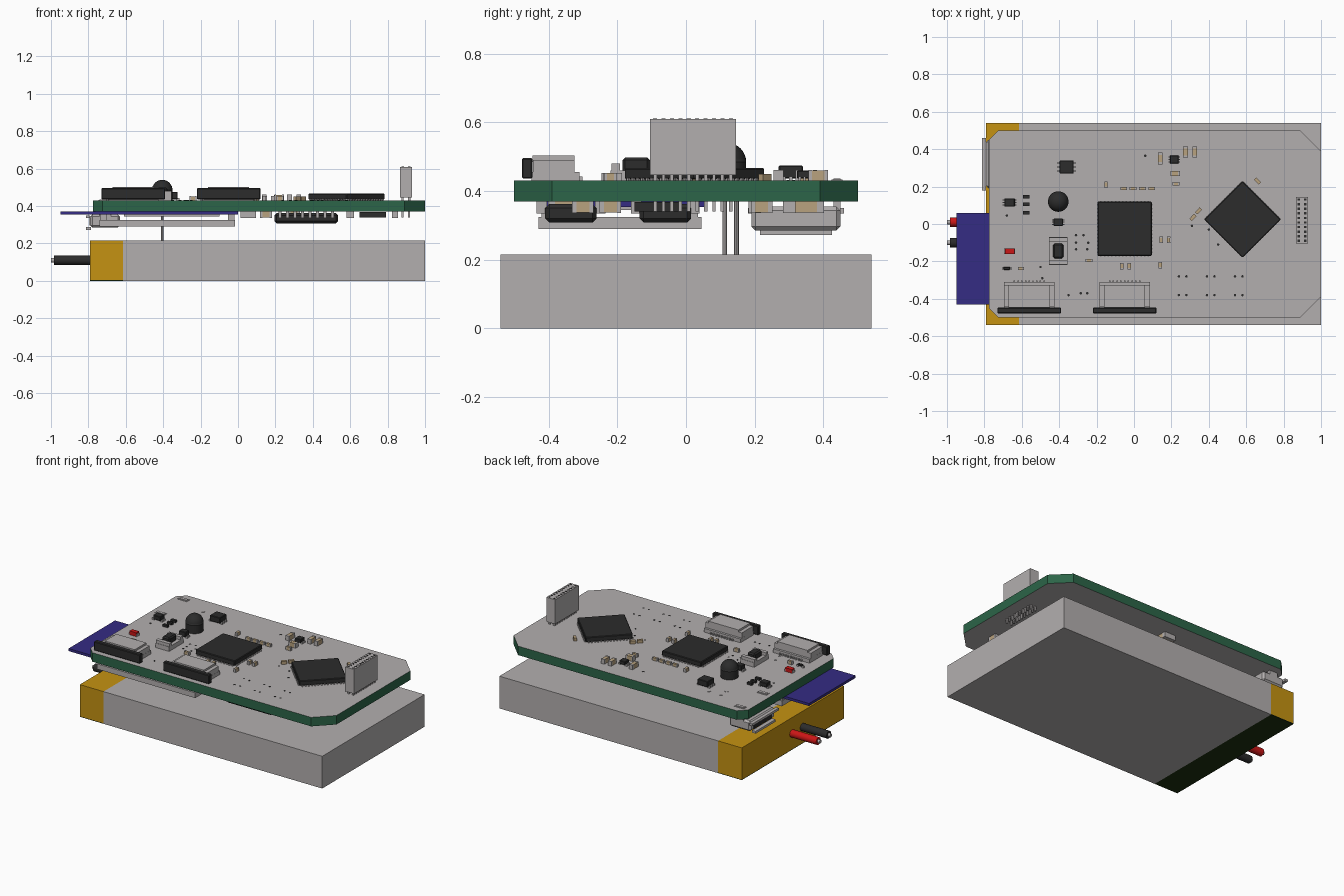
import bpy, bmesh, math
from mathutils import Matrix, Vector

if "Cube" in bpy.data.objects:
    bpy.data.objects.remove(bpy.data.objects["Cube"])


def material(name, r, g, b):
    m = bpy.data.materials.new(name)
    m.use_nodes = True
    m.diffuse_color = (r, g, b, 1)
    m.node_tree.nodes["Principled BSDF"].inputs["Base Color"].default_value = (r, g, b, 1)
    return m


GREY = material("light grey", .45, .43, .43)
GREEN = material("board green", .025, .13, .065)
GOLD = material("gold", .56, .29, .006)
BLACK = material("charcoal", .025, .025, .025)
TAN = material("tan", .48, .36, .21)
BLUE = material("violet blue", .035, .025, .23)
RED = material("red", .6, .008, .008)
OLIVE = material("dark olive", .012, .028, .005)

TOP, UNDER = .43, .37


def finish(bm, name, *mats):
    me = bpy.data.meshes.new(name)
    bm.to_mesh(me)
    bm.free()
    ob = bpy.data.objects.new(name, me)
    bpy.context.collection.objects.link(ob)
    for m in mats:
        me.materials.append(m)
    return ob


def box(name, x, y, z, mat, turn=0, bevel=0):
    """Box from (low, high) ranges, turned about its own centre."""
    bm = bmesh.new()
    size = [r[1] - r[0] for r in (x, y, z)]
    mid = [(r[0] + r[1]) / 2 for r in (x, y, z)]
    bmesh.ops.create_cube(bm, size=1)
    bmesh.ops.scale(bm, vec=size, verts=bm.verts)
    bmesh.ops.transform(bm, verts=bm.verts, matrix=Matrix.Translation(mid) @ Matrix.Rotation(turn, 4, 'Z'))
    if bevel:
        bmesh.ops.bevel(bm, geom=bm.edges[:], offset=bevel, segments=1, affect='EDGES')
    return finish(bm, name, mat)


def block(name, x, y, w, d, h, mat, base=TOP, turn=0, bevel=0):
    """Box given by its centre, footprint and height (negative h hangs down)."""
    return box(name, (x - w / 2, x + w / 2), (y - d / 2, y + d / 2),
               (min(base, base + h), max(base, base + h)), mat, turn, bevel)


def prism(name, pts, low, high, mats):
    """Upright extrusion; its sides take the second material."""
    bm = bmesh.new()
    face = bm.faces.new([bm.verts.new((px, py, low)) for px, py in pts])
    up = bmesh.ops.extrude_face_region(bm, geom=[face])["geom"]
    bmesh.ops.translate(bm, vec=(0, 0, high - low), verts=[v for v in up if isinstance(v, bmesh.types.BMVert)])
    bmesh.ops.recalc_face_normals(bm, faces=bm.faces)
    for f in bm.faces:
        f.material_index = int(abs(f.normal.z) < .5) * (len(mats) - 1)
    return finish(bm, name, *mats)


def rod(name, a, b, r, mat, sides=16):
    a, b = Vector(a), Vector(b)
    bm = bmesh.new()
    bmesh.ops.create_cone(bm, cap_ends=True, segments=sides, radius1=r, radius2=r, depth=(b - a).length)
    turn = (b - a).to_track_quat('Z', 'Y').to_matrix().to_4x4()
    bmesh.ops.transform(bm, verts=bm.verts, matrix=Matrix.Translation((a + b) / 2) @ turn)
    for f in bm.faces:
        f.smooth = len(f.verts) == 4
    ob = finish(bm, name, mat)
    ob.data.set_sharp_from_angle(angle=math.radians(40))
    return ob


def chip_part(name, x, y, w, d, h, base=TOP):
    """Two-terminal part: tan body with grey end caps along its long side."""
    block(name, x, y, w, d, h, TAN, base)
    for s in (-1, 1):
        if w > d:
            block(name + "_cap", x + s * w * .42, y, w * .2, d * 1.04, h * 1.04, GREY, base)
        else:
            block(name + "_cap", x, y + s * d * .42, w * 1.04, d * .2, h * 1.04, GREY, base)


# Battery with gold end, wrap underneath and two leads
box("battery_body", (-.615, 1), (-.54, .54), (0, .215), GREY)
box("battery_end", (-.79, -.615), (-.54, .54), (.004, .215), GOLD)
box("battery_end_base", (-.79, -.615), (-.54, .54), (0, .004), OLIVE)
for name, y, mat in (("red_lead", .01, RED), ("black_lead", -.10, BLACK)):
    rod(name, (-.985, y, .11), (-.78, y, .11), .025, mat)
    rod(name + "_tip", (-1, y, .11), (-.98, y, .11), .012, GREY)

# Circuit board with clipped corners
a, b, l = .05, .11, -.775
prism("circuit_board", [(l + a, -.5), (1 - b, -.5), (1, -.5 + b), (1, .5 - b),
                        (1 - b, .5), (l + a, .5), (l, .5 - a), (l, -.5 + a)], UNDER, TOP, (GREY, GREEN))
box("antenna_board", (-.95, 0), (-.43, .06), (.354, .371), BLUE)

# Large processors with rows of leads
for name, x, y, side, turn in (("processor", -.05, -.025, .29, 0), ("memory_chip", .58, .025, .29, math.pi / 4)):
    block(name, x, y, side, side, .033, BLACK, TOP + .004, turn, .004)
    for k in range(4):
        for i in range(14):
            p = Matrix.Rotation(turn + k * math.pi / 2, 2) @ Vector((side / 2 - .001, (i - 6.5) * .0195))
            block(name + "_lead", x + p.x, y + p.y, .012, .008, .008, GREY, TOP, turn + k * math.pi / 2)

# Upright pin header
box("header", (.865, .93), (-.105, .145), (.447, .61), GREY)
for i in range(10):
    y = -.09 + i * .0245
    for x in (.88, .915):
        block("header_pin", x, y, .012, .01, .02, GREY)
        block("header_socket", x, y, .014, .012, .001, BLACK, .61)
        block("header_tail", x, y, .01, .01, -.03, GREY, UNDER)

# Flat cable connectors along the front edge
for x in (-.56, -.05):
    box("connector_latch", (x - .17, x + .17), (-.478, -.447), (.436, .496), BLACK, 0, .004)
    box("connector_floor", (x - .135, x + .135), (-.45, -.31), (.43, .455), GREY)
    box("connector_back", (x - .11, x + .11), (-.36, -.325), (.455, .50), GREY)
    box("connector_roof", (x - .11, x + .11), (-.447, -.325), (.485, .503), GREY)
    for s in (-1, 1):
        block("connector_arm", x + s * .122, -.385, .025, .12, .06, GREY)
    for i in range(9):
        block("connector_pin", x + (i - 4) * .02, -.308, .008, .014, .012, GREY)

# Domed lamp with long legs
rod("lamp_base", (-.405, .12, TOP), (-.405, .12, .485), .055, BLACK, 32)
bm = bmesh.new()
bmesh.ops.create_uvsphere(bm, u_segments=32, v_segments=16, radius=.055)
bmesh.ops.translate(bm, vec=(-.405, .12, .485), verts=bm.verts)
bmesh.ops.bisect_plane(bm, geom=bm.verts[:] + bm.edges[:] + bm.faces[:], plane_co=(0, 0, .485),
                       plane_no=(0, 0, 1), clear_inner=True)
for f in bm.faces:
    f.smooth = True
finish(bm, "lamp_dome", BLACK)
for y in (.113, .147):
    rod("lamp_leg", (-.405, y, .21), (-.405, y, TOP), .007, GREY, 8)

# Push switch
block("switch_base", -.405, -.145, .1, .15, .03, GREY)
for s in (-1, 1):
    block("switch_wall", -.405, -.145 + s * .06, .1, .025, .05, GREY)
block("switch_button", -.405, -.145, .055, .08, .068, BLACK, TOP, 0, .008)

# Small packaged chips
for x, y, w, d, h in ((-.36, .305, .075, .07, .045), (.215, .345, .045, .045, .03), (-.405, .01, .05, .04, .04),
                      (-.665, .115, .055, .045, .035), (-.68, -.237, .035, .016, .02)):
    block("small_chip", x, y, w, d, h - .006, BLACK, TOP + .006, 0, .003)
    for s in (-1, 1):
        for t in (-.3, 0, .3):
            block("small_chip_lead", x + s * w * .53, y + t * d, .016, d * .15, .012, GREY)
for y in (.145, .105, .06):
    block("resistor", -.575, y, .035, .018, .015, BLACK)
block("red_indicator", -.665, -.145, .05, .03, .025, RED)
for s in (-1, 1):
    block("indicator_cap", -.665 + s * .025, -.145, .008, .03, .015, GREY)

# Tan capacitors on top
for x, y, w, d in ((.14, .35, .025, .06), (.275, .385, .025, .055), (.325, .385, .025, .055), (.22, .27, .05, .028),
                   (.145, -.085, .017, .033), (.185, -.085, .017, .033), (.14, -.22, .017, .033),
                   (-.065, -.225, .017, .033), (-.025, -.225, .017, .033), (-.24, -.195, .035, .016),
                   (-.15, .21, .017, .033), (-.605, -.237, .03, .016), (.225, .215, .035, .016)):
    chip_part("capacitor", x, y, w, d, .022 if max(w, d) < .04 else .03)
for i in range(4):
    chip_part("row_capacitor", -.055 + i * .05, .19, .035, .016, .018)
for x, y, t in ((.315, .035, .8), (.345, .07, .8), (.66, .23, -.8)):
    block("angled_capacitor", x, y, .035, .018, .02, TAN, TOP, t)

# Plated holes
for x, y in ((-.31, -.06), (-.31, -.1), (-.31, -.135), (-.27, -.06), (-.245, -.1), (-.25, -.135), (-.35, -.38),
             (-.285, -.37), (-.25, -.37), (.06, .365), (.24, -.28), (.28, -.28), (.39, -.28), (.43, -.28), (.54, -.28),
             (.58, -.28), (.24, -.38), (.28, -.38), (.39, -.38), (.43, -.38), (.54, -.38), (.58, -.38), (.31, -.01),
             (.4, -.03), (.45, -.11), (-.5, -.23), (-.49, -.29), (-.68, .045)):
    rod("plated_hole", (x, y, TOP), (x, y, TOP + .001), .007, BLACK, 8)
for x, y in ((-.515, .365), (-.515, .305), (-.425, .365)):
    rod("test_pad", (x, y, TOP), (x, y, TOP + .002), .013, GREY)

# Data socket below the left edge, with tabs through the board
box("socket_shell", (-.79, -.63), (.19, .45), (.285, .355), GREY, 0, .012)
box("socket_lip", (-.812, -.79), (.18, .46), (.335, .35), GREY)
box("socket_lower_lip", (-.812, -.785), (.215, .425), (.272, .287), GREY)
box("socket_mouth", (-.794, -.789), (.225, .415), (.295, .34), BLACK)
for y in (.2, .44):
    block("socket_tab", -.71, y, .06, .02, TOP - .3 + .006, GREY, .3)
    block("socket_slot", -.71, y, .07, .032, .003, GREY)

# Card holder below the board
box("card_tray", (-.74, -.015), (-.43, .045), (.29, .325), GREY)
for x in (-.72, -.035):
    for y in (-.4, .015):
        block("tray_post", x, y, .035, .04, .05, GREY, .32)
box("radio_shield", (-.61, -.1), (-.4, .03), (.345, .356), GREY)

# Driver chips with leads below the board
for y in (-.335, -.06):
    box("driver_chip", (.195, .535), (y - .075, y + .075), (.308, .362), BLACK, 0, .012)
    for i in range(8):
        for s in (-1, 1):
            block("driver_lead", .225 + i * .04, y + s * .085, .015, .03, -.035, GREY, UNDER)
box("regulator", (.65, .79), (-.15, -.02), (.34, .368), BLACK)
for x, y, w, d in ((.055, -.35, .08, .1), (.055, .35, .08, .1), (.6, -.22, .04, .06), (.6, .22, .04, .06),
                   (.15, .2, .06, .035), (.3, .3, .06, .035), (.84, -.3, .03, .06)):
    chip_part("under_capacitor", x, y, w, d, -.032, UNDER)
